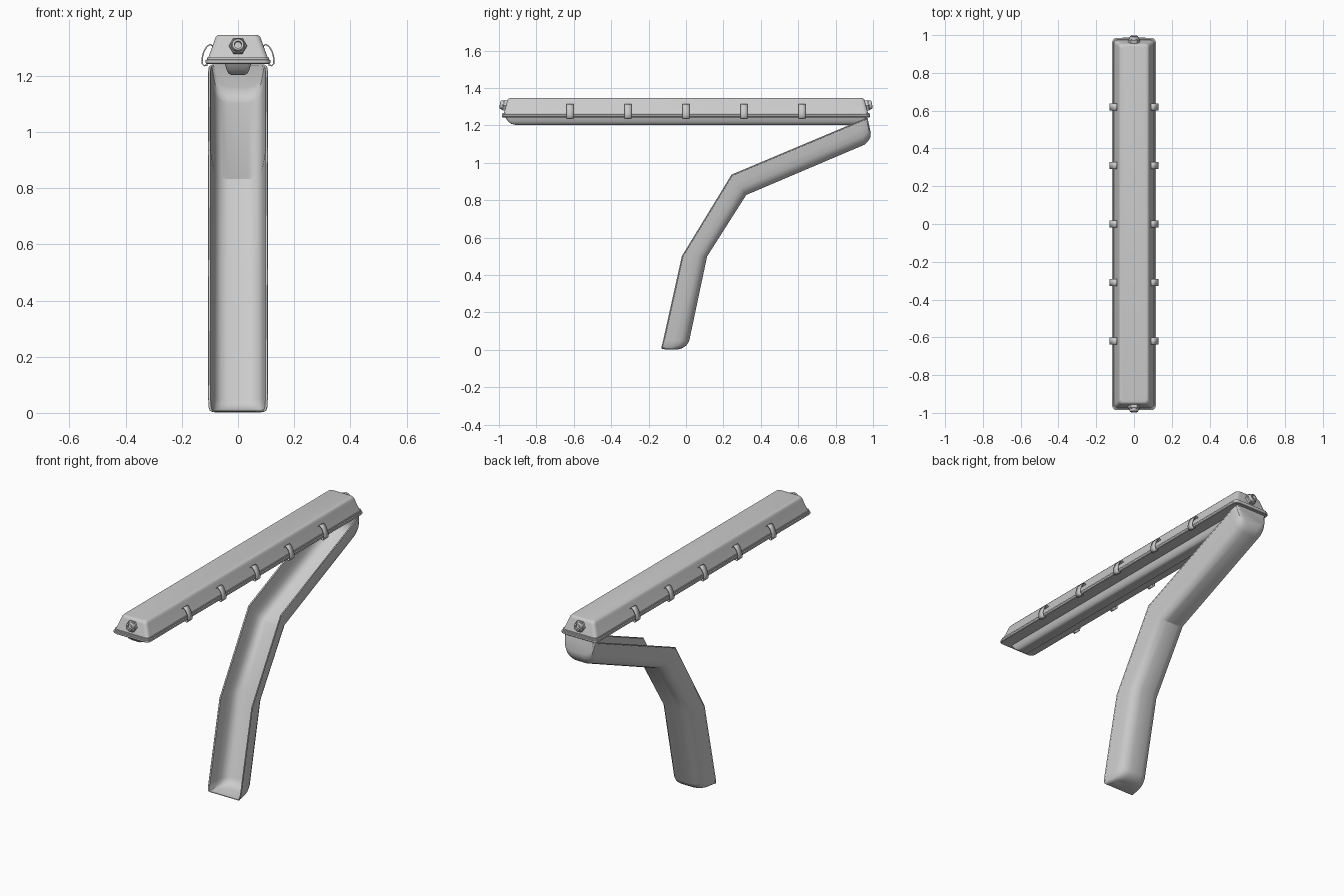
import bpy, bmesh, math
from mathutils import Vector

if "Cube" in bpy.data.objects:
    bpy.data.objects.remove(bpy.data.objects["Cube"])

grey = bpy.data.materials.new("light_grey_plastic")
grey.use_nodes = True
grey.diffuse_color = (0.6, 0.6, 0.6, 1)
grey.node_tree.nodes["Principled BSDF"].inputs["Base Color"].default_value = grey.diffuse_color


def finish(obj, angle=35):
    obj.data.materials.clear()
    obj.data.materials.append(grey)
    bpy.ops.object.select_all(action="DESELECT")
    obj.select_set(True)
    bpy.context.view_layer.objects.active = obj
    bpy.ops.object.shade_smooth_by_angle(angle=math.radians(angle))
    return obj


def loft(name, rings, closed=True, caps=(True, True), angle=35):
    """Skin a list of equal-length point rings."""
    bm = bmesh.new()
    rows = [[bm.verts.new(p) for p in ring] for ring in rings]
    n = len(rows[0])
    for a, b in zip(rows, rows[1:]):
        for i in range(n if closed else n - 1):
            j = (i + 1) % n
            bm.faces.new((a[i], a[j], b[j], b[i]))
    for row, cap in zip((rows[0], rows[-1]), caps):
        if cap:
            bm.faces.new(row)
    bmesh.ops.recalc_face_normals(bm, faces=bm.faces)
    mesh = bpy.data.meshes.new(name)
    bm.to_mesh(mesh)
    bm.free()
    obj = bpy.data.objects.new(name, mesh)
    bpy.context.collection.objects.link(obj)
    return finish(obj, angle)


def rounded_rect(hx, hy, z, r, steps=5):
    pts = []
    for q, (sx, sy) in enumerate(((1, 1), (-1, 1), (-1, -1), (1, -1))):
        for k in range(steps + 1):
            a = math.pi / 2 * (q + k / steps)
            pts.append((sx * (hx - r) + r * math.cos(a), sy * (hy - r) + r * math.sin(a), z))
    return pts


def rect_stack(name, layers):
    return loft(name, [rounded_rect(*layer) for layer in layers])


# Lamp housing with sloping sides and soft top edge
rect_stack("housing", [
    (0.108, 0.975, 1.262, 0.02), (0.104, 0.972, 1.27, 0.02), (0.083, 0.957, 1.328, 0.02),
    (0.079, 0.953, 1.338, 0.02), (0.074, 0.948, 1.344, 0.02), (0.066, 0.94, 1.346, 0.02)])

# Sealing flange in two steps
rect_stack("flange", [
    (0.113, 0.982, 1.243, 0.025), (0.116, 0.985, 1.246, 0.025),
    (0.116, 0.985, 1.256, 0.025), (0.111, 0.98, 1.258, 0.022), (0.111, 0.98, 1.266, 0.022)])

# Rounded reflector ridge under the housing
rect_stack("reflector", [
    (0.047, 0.968, 1.245, 0.012), (0.045, 0.962, 1.236, 0.012), (0.04, 0.95, 1.22, 0.012),
    (0.034, 0.935, 1.208, 0.012), (0.024, 0.915, 1.203, 0.012)])

# Bowed spring clips along both sides
clip_path = [(0.088, 1.306), (0.1, 1.312), (0.112, 1.303), (0.122, 1.285),
             (0.128, 1.262), (0.127, 1.243), (0.12, 1.236), (0.108, 1.24)]
for side, label in ((1, "left"), (-1, "right")):
    for i in range(5):
        y = (i - 2) * 0.31
        rows = [[(side * x, y + e, z) for x, z in clip_path] for e in (-0.019, 0.019)]
        clip = loft(f"{label}_clip_{i + 1}", rows, closed=False, caps=(False, False), angle=50)
        shell = clip.modifiers.new("thickness", "SOLIDIFY")
        shell.thickness = 0.005
        shell.offset = 0


# Cable glands: hexagonal nut, collar and hollow tip
def gland_ring(y_sign, profile, sides, name):
    tilt = 0.2
    axis = Vector((0, y_sign * math.cos(tilt), math.sin(tilt)))
    up = Vector((0, -y_sign * math.sin(tilt), math.cos(tilt)))
    centre = Vector((0, y_sign * 0.962, 1.305))
    rings = []
    for r, d in profile:
        angles = [math.tau * k / sides for k in range(sides)]
        rings.append([centre + axis * d + Vector((r * math.cos(a), 0, 0)) + up * r * math.sin(a)
                      for a in angles])
    loft(name, rings, angle=30)


for s, label in ((-1, "front"), (1, "back")):
    gland_ring(s, [(0.032, -0.01), (0.032, 0.014), (0.028, 0.018)], 6, f"{label}_gland_nut")
    gland_ring(s, [(0.024, 0.01), (0.024, 0.026), (0.02, 0.033),
                   (0.013, 0.034), (0.012, 0.02)], 20, f"{label}_gland_collar")


# Open cover: a bent trough hanging from the back edge of the flange
half = [(0.104, 0), (0.1, 0.03), (0.094, 0.4), (0.088, 0.66), (0.078, 0.83),
        (0.062, 0.94), (0.037, 1)]
section = half + [(-x, d) for x, d in reversed(half)]
# Each station: rim point (y, z), back point (y, z), width factor
stations = [
    ((-0.128, 0.006), (-0.045, 0.004), 0.88),
    ((-0.13, 0.01), (-0.02, 0.012), 0.95),
    ((-0.127, 0.022), (0.0, 0.025), 0.99),
    ((-0.12, 0.05), (0.014, 0.047), 1),
    ((-0.02, 0.5), (0.11, 0.5), 1),
    ((0.245, 0.935), (0.32, 0.83), 1),
    ((0.925, 1.221), (0.955, 1.1), 1),
    ((0.95, 1.231), (0.972, 1.117), 0.99),
    ((0.963, 1.237), (0.983, 1.138), 0.95),
    ((0.968, 1.24), (0.985, 1.16), 0.88),
]
rings = []
for rim, back, w in stations:
    rim, back = Vector(rim), Vector(back)
    ring = []
    for x, d in section:
        p = rim.lerp(back, d)
        ring.append((x * w, p.x, p.y))
    rings.append(ring)
cover = loft("hanging_cover", rings, closed=False, angle=28)
wall = cover.modifiers.new("thickness", "SOLIDIFY")
wall.thickness = 0.006
wall.offset = 0
